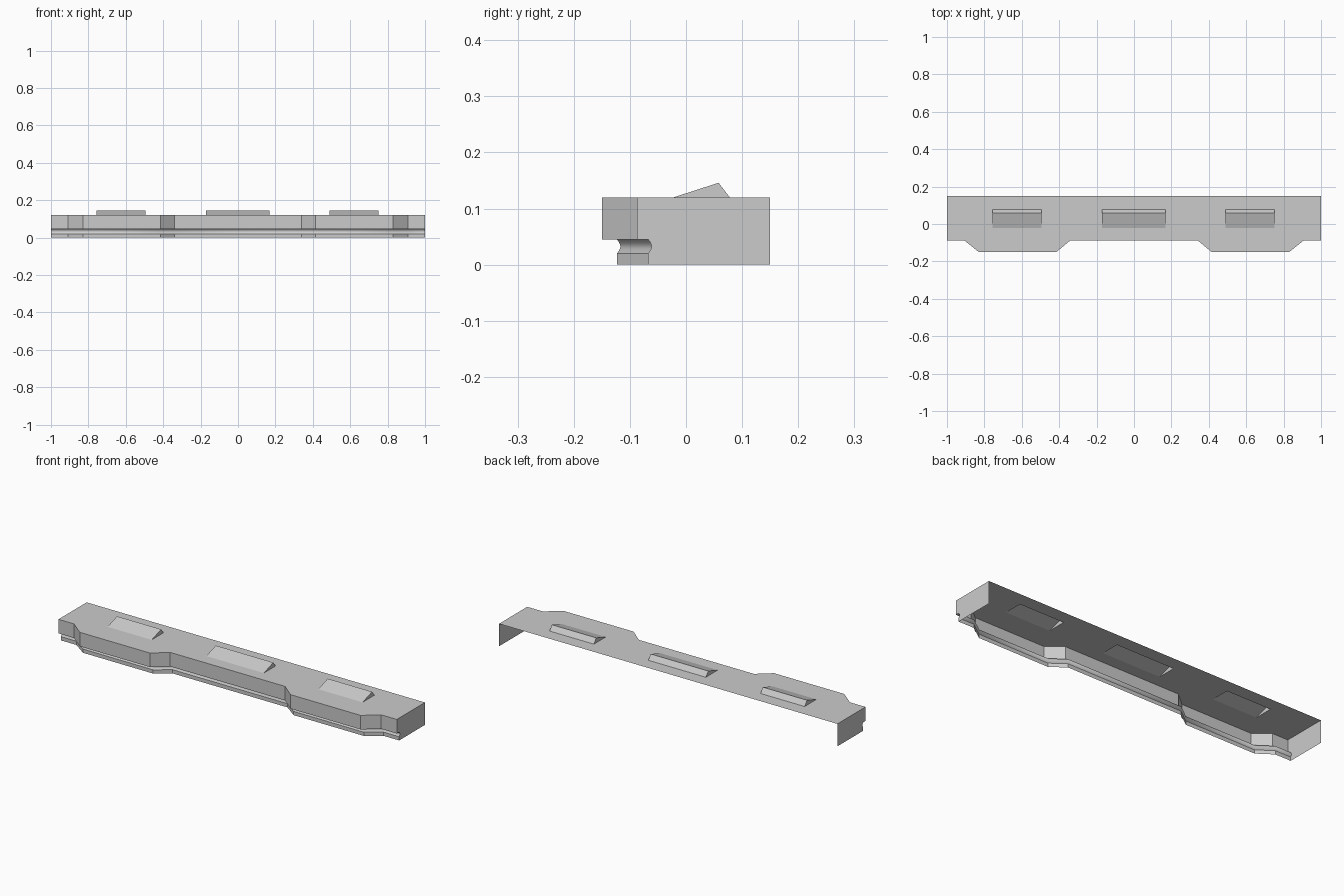
import bpy, bmesh, math
from mathutils import Vector

if "Cube" in bpy.data.objects:
    bpy.data.objects.remove(bpy.data.objects["Cube"])

BACK, TOP, LEDGE, BASE = 0.15, 0.12, 0.045, 0.02


def make_object(name, bm, smooth=False):
    for f in bm.faces:
        f.smooth = smooth
    bm.normal_update()
    mesh = bpy.data.meshes.new(name)
    bm.to_mesh(mesh)
    bm.free()
    obj = bpy.data.objects.new(name, mesh)
    bpy.context.collection.objects.link(obj)
    return obj


def plan(recess_y, bay_y):
    """Front outline, left to right, with two mirrored bays."""
    half = [(0.34, recess_y), (0.415, bay_y), (0.83, bay_y), (0.908, recess_y), (1.0, recess_y)]
    return [(-x, y) for x, y in reversed(half)] + half


def row(outline, z, inset=0.0):
    return [Vector((x, y + inset, z)) for x, y in outline]


def strip(name, rows, smooth=False):
    """Skin neighbouring rows of points with quads, facing the front."""
    bm = bmesh.new()
    grid = [[bm.verts.new(p) for p in r] for r in rows]
    for a, b in zip(grid, grid[1:]):
        for i in range(len(a) - 1):
            bm.faces.new((a[i], b[i], b[i + 1], a[i + 1]))
    return make_object(name, bm, smooth)


upper = plan(-0.0875, -0.15)
lower = plan(-0.0675, -0.123)

# Concave groove between fascia and base
N = 10
groove_rows = []
for i in range(N + 1):
    t = i / N
    groove_rows.append(row(lower, LEDGE + (BASE - LEDGE) * t, 0.006 * math.sin(math.pi * t)))

# Front wall parts
fascia_rows = [row(upper, TOP), row(upper, LEDGE), row(lower, LEDGE)]
base_rows = [row(lower, BASE), row(lower, 0)]
strip("front_fascia", fascia_rows)
strip("groove", groove_rows, smooth=True)
strip("base_band", base_rows)

# End walls closing the profile
for name, col in (("left_end", 0), ("right_end", -1)):
    pts = [r[col] for r in fascia_rows[:2] + groove_rows + base_rows[1:]]
    x = pts[0].x
    pts += [Vector((x, BACK, 0)), Vector((x, BACK, TOP))]
    if x < 0:
        pts.reverse()
    bm = bmesh.new()
    bm.faces.new([bm.verts.new(p) for p in pts])
    make_object(name, bm)

# Top deck, open beneath each wedge
wedges = {"left_wedge": (-0.756, -0.495), "middle_wedge": (-0.172, 0.168), "right_wedge": (0.49, 0.752)}
W_FRONT, W_RIDGE, W_BACK, W_TOP = -0.022, 0.058, 0.078, 0.146


def loop(bm, pts):
    vs = [bm.verts.new((x, y, TOP)) for x, y in pts]
    return [bm.edges.new((vs[i - 1], vs[i])) for i in range(len(vs))]


bm = bmesh.new()
edges = loop(bm, upper + [(1, BACK), (-1, BACK)])
for x0, x1 in wedges.values():
    edges += loop(bm, [(x0, W_FRONT), (x1, W_FRONT), (x1, W_BACK), (x0, W_BACK)])
bmesh.ops.triangle_fill(bm, edges=edges, use_beauty=True, normal=(0, 0, 1))
bm.normal_update()
for f in bm.faces:
    if f.normal.z < 0:
        f.normal_flip()
make_object("top_deck", bm)

# Hollow raised wedges
for name, (x0, x1) in wedges.items():
    bm = bmesh.new()
    prof = [(W_FRONT, TOP), (W_BACK, TOP), (W_RIDGE, W_TOP)]
    a = [bm.verts.new((x0, y, z)) for y, z in prof]
    b = [bm.verts.new((x1, y, z)) for y, z in prof]
    bm.faces.new(a[::-1])
    bm.faces.new(b)
    bm.faces.new((a[0], b[0], b[2], a[2]))
    bm.faces.new((a[2], b[2], b[1], a[1]))
    make_object(name, bm)
